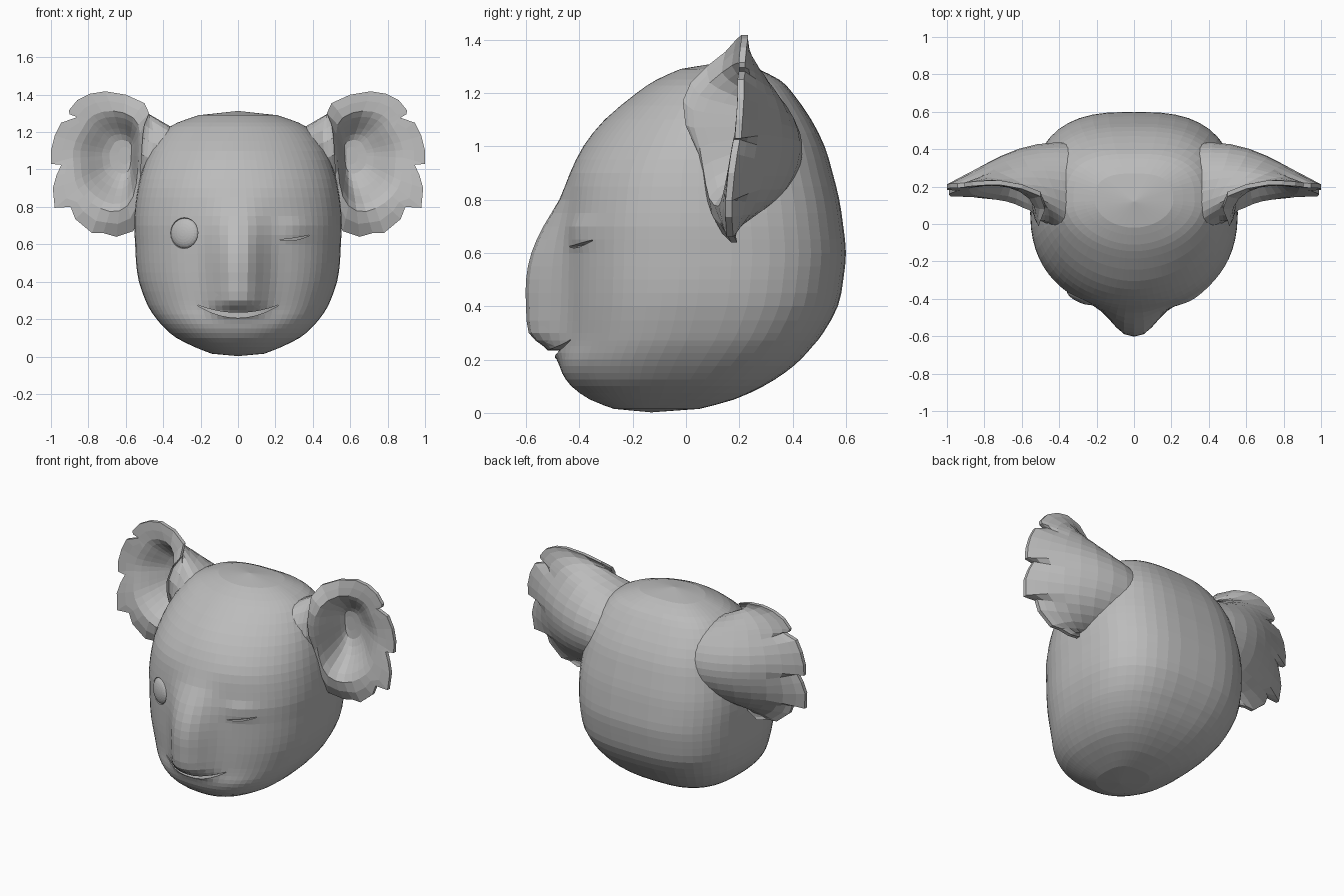
import bpy, bmesh, math
from mathutils import Vector, Matrix
from mathutils.bvhtree import BVHTree

cube = bpy.data.objects.get("Cube")
if cube:
    bpy.data.objects.remove(cube, do_unlink=True)

# Single grey material
grey = bpy.data.materials.new("plain_grey")
grey.use_nodes = True
colour = (0.5, 0.5, 0.5, 1)
grey.diffuse_color = colour
grey.node_tree.nodes["Principled BSDF"].inputs["Base Color"].default_value = colour


def finish(name, bm):
    bmesh.ops.recalc_face_normals(bm, faces=bm.faces[:])
    mesh = bpy.data.meshes.new(name)
    bm.to_mesh(mesh)
    bm.free()
    mesh.materials.append(grey)
    obj = bpy.data.objects.new(name, mesh)
    bpy.context.collection.objects.link(obj)
    return obj


def loft(name, rings, start=None, end=None):
    """Skin closed rings; each end closes to a point or a flat cap."""
    bm = bmesh.new()
    rows = [[bm.verts.new(p) for p in ring] for ring in rings]
    n = len(rows[0])
    for a, b in zip(rows, rows[1:]):
        for i in range(n):
            j = (i + 1) % n
            bm.faces.new((a[i], a[j], b[j], b[i]))
    for row, tip in ((rows[0], start), (rows[-1], end)):
        if tip is None:
            bm.faces.new(row)
        else:
            v = bm.verts.new(tip)
            for i in range(n):
                bm.faces.new((row[i], row[(i + 1) % n], v))
    return finish(name, bm)


def lens(name, centre, normal, radius, depth):
    """Ball flattened along a direction."""
    bm = bmesh.new()
    bmesh.ops.create_uvsphere(bm, u_segments=24, v_segments=14, radius=1)
    bmesh.ops.scale(bm, vec=(radius, radius, depth), verts=bm.verts)
    turn = normal.to_track_quat("Z", "Y").to_matrix().to_4x4()
    bm.transform(Matrix.Translation(centre) @ turn)
    return finish(name, bm)


def combine(target, other, operation):
    other.hide_render = True
    mod = target.modifiers.new("combine", "BOOLEAN")
    mod.operation = operation
    mod.solver = "EXACT"
    mod.use_self = operation == "UNION"
    mod.object = other
    bpy.context.view_layer.objects.active = target
    bpy.ops.object.modifier_apply(modifier=mod.name)
    bpy.data.objects.remove(other, do_unlink=True)


def spline(rows, steps):
    """Catmull-Rom through table rows."""
    out = []
    for i in range(len(rows) - 1):
        a, b, c, d = (rows[max(0, min(len(rows) - 1, i + k))] for k in (-1, 0, 1, 2))
        for s in range(steps):
            t = s / steps
            out.append([q + t / 2 * (r - p + t * (2 * p - 5 * q + 4 * r - u + t * (3 * (q - r) + u - p)))
                        for p, q, r, u in zip(a, b, c, d)])
    return out + [list(rows[-1])]


# Head: height, front, back, half width, nose bulge
sections = [
    (.015, -.27, .05, .14, 0), (.05, -.36, .18, .23, 0), (.10, -.43, .29, .33, 0),
    (.15, -.465, .37, .39, 0), (.20, -.475, .43, .435, .01), (.25, -.465, .475, .47, .07),
    (.30, -.46, .515, .495, .13), (.40, -.46, .57, .53, .14), (.50, -.46, .59, .545, .14),
    (.60, -.46, .60, .55, .12), (.70, -.455, .59, .555, .08), (.80, -.45, .575, .55, .025),
    (.90, -.435, .55, .535, 0), (1.0, -.385, .52, .51, 0), (1.1, -.305, .47, .47, 0),
    (1.2, -.185, .40, .40, 0), (1.25, -.11, .35, .325, 0), (1.29, -.02, .27, .21, 0),
]


def power(v, e):
    return math.copysign(abs(v) ** e, v)


def head_ring(z, front, back, width, nose, count=60):
    mid, half = (front + back) / 2, (back - front) / 2
    # the forehead is rounder than the cheeks
    roundness = 2.3 - .4 * max(0, min(1, (z - .7) / .4))
    ring = []
    for i in range(count):
        u = math.tau * i / count
        a = u - .35 * math.sin(u)
        e = 2 / roundness if math.cos(a) > 0 else 2 / 2.8
        x = width * power(math.sin(a), e)
        y = mid - half * power(math.cos(a), e)
        if math.cos(a) > 0:
            y -= nose * math.exp(-(abs(x) / .14) ** 2.5)
            # swollen lid of the closed eye
            y -= .02 * math.exp(-((x - .3) / .09) ** 2 - ((z - .68) / .045) ** 2)
        ring.append((x, y, z))
    return ring


head = loft("head", [head_ring(*s) for s in spline(sections, 2)],
            (0, -.13, .002), (0, .12, 1.313))
bm = bmesh.new()
bm.from_mesh(head.data)
surface = BVHTree.FromBMesh(bm)
bm.free()

# Ear rim: across, height, depth
rim = [
    (.50, 1.355, .16), (.60, 1.40, .20), (.71, 1.418, .22),
    (.79, 1.405, .22), (.86, 1.37, .215), (.905, 1.315, .21), (.90, 1.295, .21),
    (.86, 1.28, .21), (.945, 1.25, .205), (.98, 1.18, .205), (1.0, 1.10, .20),
    (1.0, 1.03, .195), (.945, 1.025, .19), (.97, .97, .18), (.99, .90, .17),
    (.98, .795, .16), (.895, .80, .16), (.87, .735, .16), (.78, .66, .165),
    (.72, .66, .17), (.65, .64, .18), (.56, .67, .15), (.52, .76, .11),
    (.52, .87, .09), (.52, .97, .06), (.515, 1.08, .01), (.51, 1.17, .0),
    (.50, 1.24, .03), (.475, 1.30, .09),
]
# Scallops fade away from the rim
soft = rim
for _ in range(4):
    soft = [tuple((a + 2 * b + c) / 4 for a, b, c in
                  zip(soft[i - 1], soft[i], soft[(i + 1) % len(soft)]))
            for i in range(len(soft))]
cavity = (.59, 1.08, .30)


def ear_root(x, z):
    """Point of the oval where the ear sinks into the head."""
    a = math.atan2(z - 1.03, x - .68)
    return .32, .98 + .23 * math.sin(a), .14 + .28 * math.cos(a)


def ear_ring(side, t, blend, offset, target):
    ring = []
    for sharp, smooth in zip(rim, soft):
        f = min(1, t / .25)
        x, z, y = (p + (q - p) * f for p, q in zip(sharp, smooth))
        tx, tz, ty = target or ear_root(*smooth[:2])
        depth = y + (ty - y) * blend + offset
        if target:
            # lower lobe swells forward towards the head
            low = max(0, min(1, (.95 - z) / .25)) * max(0, min(1, (1 - x) / .4))
            depth -= .05 * low * math.sin(math.pi * min(1, t / .5))
        ring.append((side * (x + (tx - x) * t), depth, z + (tz - z) * t))
    return ring


def ear(name, side):
    rings = []
    # domed back, from root out to rim
    for t in (1, .85, .7, .55, .4, .27, .15, .06, 0):
        belly = .012 + .025 * math.sin(math.pi * t)
        rings.append(ear_ring(side, t, math.sin(t * math.pi / 2), belly, None))
    # front, from rim into the hollow
    for t in (0, .12, .25, .35, .45, .55, .65, .75, .87):
        s = max(0, min(1, (t - .2) / .6))
        rings.append(ear_ring(side, t, s * s * (3 - 2 * s), -.012 * (1 - s), cavity))
    return loft(name, rings, None, (side * cavity[0], cavity[2], cavity[1]))


for side, name in ((1, "left_ear"), (-1, "right_ear")):
    combine(head, ear(name, side), "UNION")


def face_point(x, z):
    point, normal, _, _ = surface.ray_cast(Vector((x, -2, z)), Vector((0, 1, 0)))
    return point, normal


def slit(x0, x1, low, rise, tilt, height, depth):
    """Curved slit cutter following the face."""
    rings = []
    steps = 18
    for i in range(steps + 1):
        t = 2 * i / steps - 1
        x = x0 + (x1 - x0) * i / steps
        z = low + rise * t * t + tilt * t
        h = height * (1 - t * t) + .003
        y = face_point(x, z)[0].y
        rings.append([(x, y - .15, z), (x, y - .15, z + h),
                      (x, y + depth, z + h), (x, y + depth, z)])
    return loft("slit_cutter", rings)


nostrils = [lens("nostril_cutter", face_point(s * .1, .295)[0], Vector((0, 0, 1)), .033, .031)
            for s in (-1, 1)]
mouth = slit(-.215, .215, .207, .065, 0, .024, .055)
lid_crease = slit(.225, .38, .622, .012, .012, .009, .03)
eye_point, eye_normal = face_point(-.29, .66)
socket = lens("socket_cutter", eye_point, eye_normal, .083, .045)
for cutter in nostrils + [mouth, lid_crease, socket]:
    combine(head, cutter, "DIFFERENCE")

# Open eye resting in its socket
lens("open_eye", eye_point - eye_normal * .015, eye_normal, .081, .032)
